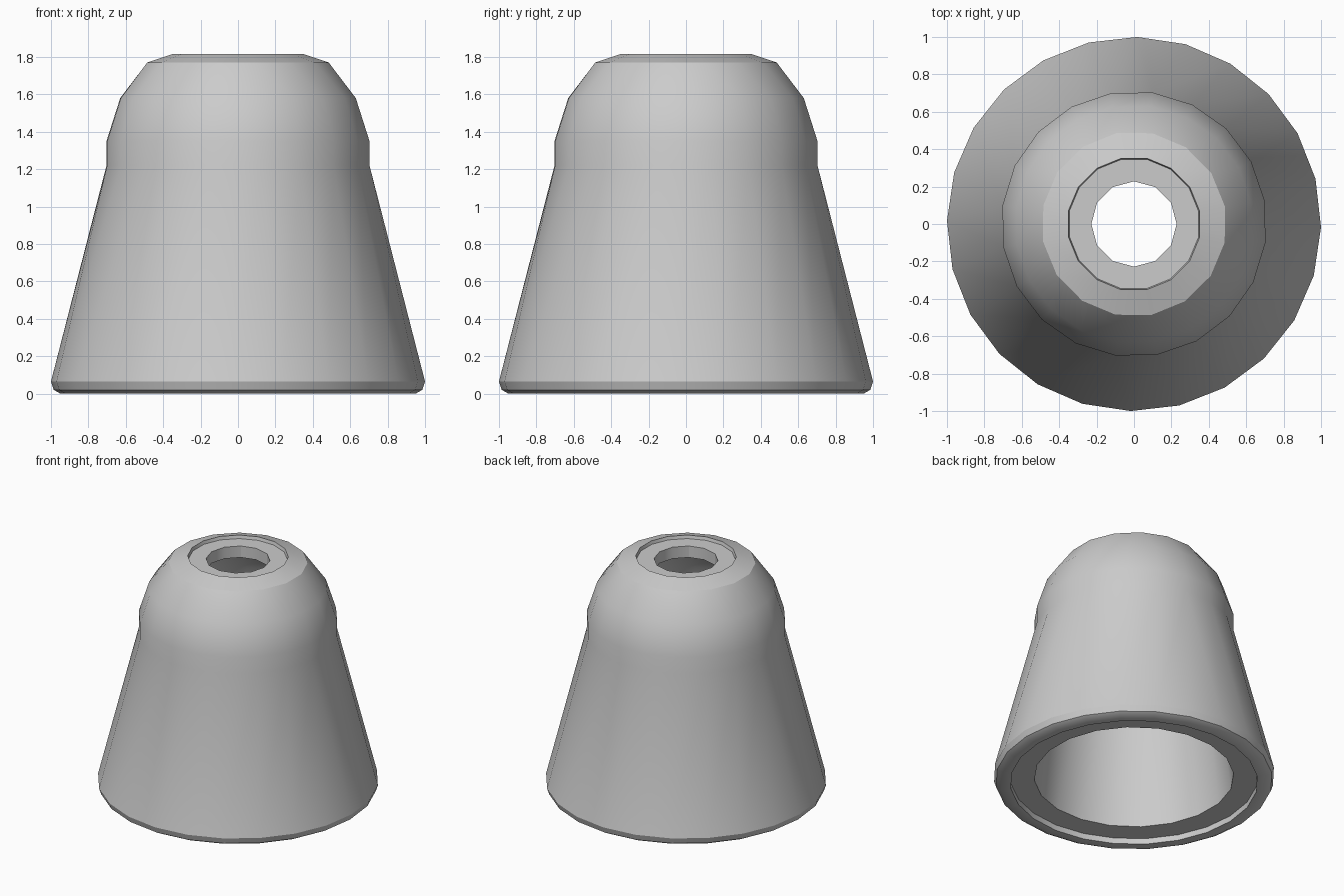
import bpy, bmesh
from math import sin, cos, radians, tau

cube = bpy.data.objects.get("Cube")
if cube:
    bpy.data.objects.remove(cube, do_unlink=True)

grey = bpy.data.materials.new("plain grey")
grey.use_nodes = True
colour = (0.6, 0.6, 0.6, 1)
grey.diffuse_color = colour
grey.node_tree.nodes["Principled BSDF"].inputs["Base Color"].default_value = colour


def add_ring(bm, radius, z, sides, turn):
    """Circle of vertices, starting at a turn in degrees."""
    angles = [radians(turn) + tau * i / sides for i in range(sides)]
    return [bm.verts.new((radius * cos(a), radius * sin(a), z)) for a in angles]


def stitch(bm, a, b):
    """Join two rings, which may have different numbers of sides."""
    n, m = len(a), len(b)
    i = j = 0
    while i < n or j < m:
        if n == m:
            bm.faces.new((a[i], a[(i + 1) % n], b[(j + 1) % n], b[j]))
            i, j = i + 1, j + 1
        elif j == m or (i < n and (i + 1) * m <= (j + 1) * n):
            bm.faces.new((a[i], a[(i + 1) % n], b[j % m]))
            i += 1
        else:
            bm.faces.new((a[i % n], b[(j + 1) % m], b[j]))
            j += 1


# Starting turn for each number of sides
turns = {24: -1, 20: 10, 16: 11, 12: 0}

# Closed profile: radius, height, sides
skirt = [(0.95, 0, 24), (0.985, 0.02, 24), (1.0, 0.065, 24), (0.71, 1.22, 20)]
dome = [(0.71, 1.35, 20), (0.636, 1.58, 20), (0.495, 1.77, 16), (0.358, 1.815, 16)]
top_hole = [(0.352, 1.79, 16), (0.228, 1.79, 12), (0.228, 1.70, 12)]
inside = [(0.36, 1.67, 16), (0.5, 1.5, 20), (0.57, 1.25, 20), (0.71, 0.045, 20)]
base_step = [(0.88, 0.045, 24), (0.88, 0, 24)]
profile = skirt + dome + top_hole + inside + base_step

bm = bmesh.new()
rings = [add_ring(bm, r, z, s, turns[s]) for r, z, s in profile]
for k, ring in enumerate(rings):
    stitch(bm, ring, rings[(k + 1) % len(rings)])
bmesh.ops.recalc_face_normals(bm, faces=bm.faces)

mesh = bpy.data.meshes.new("bell_shade")
bm.to_mesh(mesh)
bm.free()
mesh.materials.append(grey)
shade = bpy.data.objects.new("bell_shade", mesh)
bpy.context.collection.objects.link(shade)

# Smooth sides with crisp rims
bpy.ops.object.select_all(action='DESELECT')
shade.select_set(True)
bpy.context.view_layer.objects.active = shade
bpy.ops.object.shade_smooth_by_angle(angle=radians(30))
